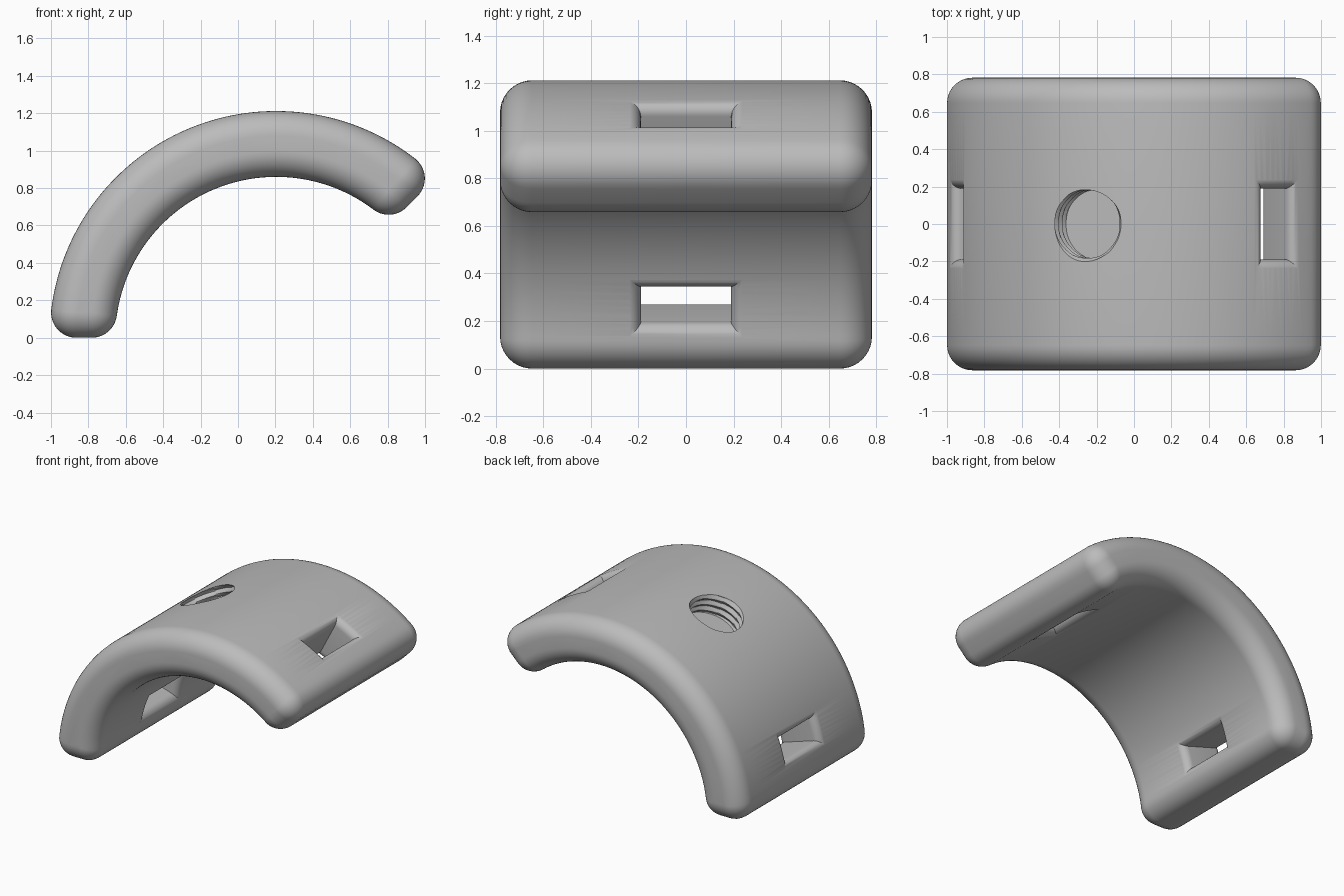
import bpy, bmesh
from math import sin, cos, asin, radians, pi, sqrt
from mathutils import Vector

if "Cube" in bpy.data.objects:
    bpy.data.objects.remove(bpy.data.objects["Cube"])

CX = 0.204                      # arc centre is (CX, 0, 0)
R_OUT, R_IN, FILLET = 1.212, 0.86, 0.135
HALF_Y = 0.782
START, END = radians(45), radians(180)

grey = bpy.data.materials.new("plain_grey")
grey.use_nodes = True
grey.diffuse_color = (0.5, 0.5, 0.5, 1)
grey.node_tree.nodes["Principled BSDF"].inputs["Base Color"].default_value = (0.5, 0.5, 0.5, 1)


def radial(a):
    return Vector((cos(a), 0, sin(a)))


def span(a, b, n):
    return [a + (b - a) * i / n for i in range(n + 1)]


def loft(name, rings):
    """Closed solid through a list of equal-length point rings."""
    bm = bmesh.new()
    loops = [[bm.verts.new(p) for p in ring] for ring in rings]
    n = len(loops[0])
    for low, high in zip(loops, loops[1:]):
        for i in range(n):
            j = (i + 1) % n
            bm.faces.new((low[i], low[j], high[j], high[i]))
    bm.faces.new(loops[0][::-1])
    bm.faces.new(loops[-1])
    bmesh.ops.remove_doubles(bm, verts=bm.verts, dist=1e-5)
    bmesh.ops.recalc_face_normals(bm, faces=bm.faces)
    mesh = bpy.data.meshes.new(name)
    bm.to_mesh(mesh)
    bm.free()
    mesh.materials.append(grey)
    obj = bpy.data.objects.new(name, mesh)
    bpy.context.collection.objects.link(obj)
    return obj


# Curved body: core outline stored as (radius, angle, direction to grow)
ro, ri = R_OUT - FILLET, R_IN + FILLET
do, di = asin(FILLET / ro), asin(FILLET / ri)
outline = [(ro, a, a) for a in span(START + do, END - do, 80)]
outline += [(ro, END - do, g) for g in span(END - do, END + pi / 2, 10)[1:]]
outline += [(ri, END - di, g) for g in span(END + pi / 2, END - di + pi, 10)]
outline += [(ri, a, a + pi) for a in span(END - di, START + di, 80)[1:]]
outline += [(ri, START + di, g) for g in span(START + di + pi, START + 1.5 * pi, 10)[1:]]
outline += [(ro, START + do, g) for g in span(START + 1.5 * pi, START + do + 2 * pi, 10)[:-1]]


def body_ring(grow, y):
    return [Vector((CX, y, 0)) + radial(a) * r + radial(g) * grow for r, a, g in outline]


rim = span(0, pi / 2, 10)
layers = [(cos(t), -HALF_Y + FILLET * (1 - sin(t))) for t in reversed(rim)]
layers += [(cos(t), HALF_Y - FILLET * (1 - sin(t))) for t in rim]
body = loft("curved_body", [body_ring(FILLET * max(c, 0), y) for c, y in layers])


# Strap slots: radial rectangular openings with rounded lips
def slot(name, a):
    half_w, half_y, lip = 0.08, 0.19, 0.055
    u, t = radial(a), radial(a - pi / 2)
    steps = span(-1, 1, 8)
    square = [(s, -1) for s in steps] + [(s, 1) for s in reversed(steps)]
    flare = [(lip * (1 - sin(q)), lip * (1 - cos(q))) for q in span(0, pi / 2, 8)]
    profile = [(R_IN - 0.1, lip)]
    profile += [(R_IN - 0.001 + d, e) for d, e in reversed(flare)]
    profile += [(R_OUT + 0.001 - d, e) for d, e in flare]
    profile += [(R_OUT + 0.1, lip)]
    rings = []
    for r, e in profile:
        ring = []
        for s, k in square:
            w = s * (half_w + e)
            ring.append(Vector((CX, k * (half_y + e), 0)) + t * w + u * sqrt(r * r - w * w))
        rings.append(ring)
    return loft(name, rings)


# Threaded blind socket in the middle of the arc
def socket(name, a):
    minor, major, pitch, depth, per_turn, sides = 0.182, 0.202, 0.052, 0.17, 8, 64
    u, t, v = radial(a), radial(a - pi / 2), Vector((0, 1, 0))
    floor = R_OUT - depth
    rings = []
    for k in range(per_turn * 4 + 1):
        h = k * pitch / per_turn
        ring = []
        for i in range(sides):
            phase = (k / per_turn + i / sides) % 1
            r = minor + (major - minor) * abs(2 * phase - 1)
            q = 2 * pi * i / sides
            ring.append(Vector((CX, 0, 0)) + u * (floor + h) + (t * cos(q) + v * sin(q)) * r)
        rings.append(ring)
    return loft(name, rings)


cutters = [slot("left_slot_cutter", START + radians(17.3)),
           slot("right_slot_cutter", END - radians(17.3)),
           socket("socket_cutter", (START + END) / 2)]

bpy.context.view_layer.objects.active = body
body.select_set(True)
for cutter in cutters:
    cutter.hide_render = True
    mod = body.modifiers.new("cut", "BOOLEAN")
    mod.operation, mod.solver, mod.object = "DIFFERENCE", "EXACT", cutter
    bpy.ops.object.modifier_apply(modifier=mod.name)
    bpy.data.objects.remove(cutter)

bpy.ops.object.shade_smooth_by_angle(angle=radians(30))
